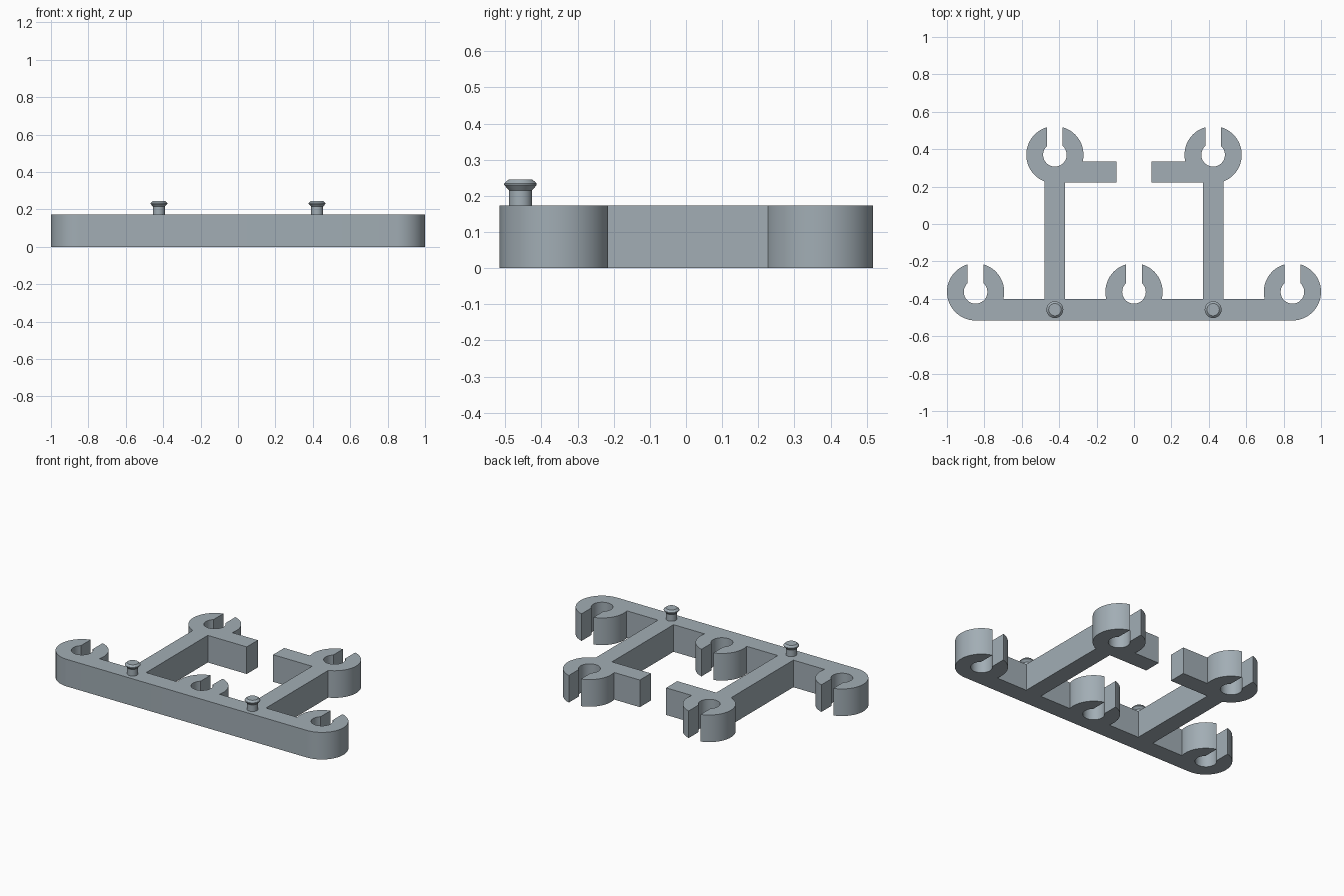
import bpy, bmesh, math

if "Cube" in bpy.data.objects:
    bpy.data.objects.remove(bpy.data.objects["Cube"])

HEIGHT = 0.173
R_OUT, R_IN, SLOT = 0.153, 0.063, 0.042   # clip outer radius, bore radius, half slot width
END_X, ARM_X, ARM_HALF = 0.847, 0.423, 0.055
ROW_Y, UPPER_Y = -0.363, 0.37             # clip centre lines
BAR_TOP = -0.40

grey = bpy.data.materials.new("blue grey")
grey.diffuse_color = (0.36, 0.42, 0.46, 1)
grey.use_nodes = True
grey.node_tree.nodes["Principled BSDF"].inputs["Base Color"].default_value = grey.diffuse_color

T_OUT = math.degrees(math.asin(SLOT / R_OUT))
T_IN = math.degrees(math.asin(SLOT / R_IN))
SIDE = math.degrees(math.asin((ROW_Y - BAR_TOP) / R_OUT))


def arc(cx, cy, r, a0, a1):
    n = max(2, round(abs(a1 - a0) / 6))
    angles = [math.radians(a0 + (a1 - a0) * i / n) for i in range(n + 1)]
    return [(cx + r * math.cos(a), cy + r * math.sin(a)) for a in angles]


def clip(cx, cy, start, end):
    """Open ring: up the right jaw, round the bore, down the left jaw."""
    return (arc(cx, cy, R_OUT, start, 90 - T_OUT)
            + arc(cx, cy, R_IN, 90 - T_IN, T_IN - 270)
            + arc(cx, cy, R_OUT, 90 + T_OUT, end))


def finish(bm, name):
    bmesh.ops.recalc_face_normals(bm, faces=bm.faces)
    mesh = bpy.data.meshes.new(name)
    bm.to_mesh(mesh)
    bm.free()
    obj = bpy.data.objects.new(name, mesh)
    bpy.context.collection.objects.link(obj)
    mesh.materials.append(grey)
    bpy.ops.object.select_all(action='DESELECT')
    obj.select_set(True)
    bpy.context.view_layer.objects.active = obj
    bpy.ops.object.shade_smooth_by_angle(angle=math.radians(25))
    return obj


# Right half of the rack outline: end clip, arm, upper clip, stub, half of middle clip
arm_r, arm_l = ARM_X + ARM_HALF, ARM_X - ARM_HALF
half = clip(END_X, ROW_Y, -90, 180 + SIDE)
half += [(arm_r, BAR_TOP)]
half += clip(ARM_X, UPPER_Y, -math.degrees(math.acos(ARM_HALF / R_OUT)), 180 + SIDE)
half += [(0.093, 0.333), (0.093, 0.221), (arm_l, 0.221), (arm_l, BAR_TOP)]
half += arc(0, ROW_Y, R_OUT, -SIDE, 90 - T_OUT)
half += arc(0, ROW_Y, R_IN, 90 - T_IN, -90)
half[-1] = (0, ROW_Y - R_IN)
outline = half + [(-x, y) for x, y in reversed(half[:-1])]

# Rack body
bm = bmesh.new()
base = bm.faces.new([bm.verts.new((x, y, 0)) for x, y in outline])
top = bmesh.ops.extrude_face_region(bm, geom=[base], use_keep_orig=True)["geom"]
bmesh.ops.translate(bm, vec=(0, 0, HEIGHT),
                    verts=[v for v in top if isinstance(v, bmesh.types.BMVert)])
caps = [f for f in bm.faces if len(f.verts) > 4]
bmesh.ops.triangulate(bm, faces=caps)
finish(bm, "rack_body")

# Flared pegs, turned from a profile
PEG = [(0.032, HEIGHT - 0.005), (0.032, 0.215), (0.045, 0.230), (0.045, 0.234), (0.033, 0.245)]
for name, x in (("left_peg", -ARM_X), ("right_peg", ARM_X)):
    bm = bmesh.new()
    n = 32
    rings = [[bm.verts.new((px, py, z)) for px, py in arc(x, -0.458, r, 0, 360 - 360 / n)]
             for r, z in PEG]
    for a, b in zip(rings, rings[1:]):
        for i in range(len(a)):
            j = (i + 1) % len(a)
            bm.faces.new((a[i], a[j], b[j], b[i]))
    bm.faces.new(rings[0])
    bm.faces.new(rings[-1])
    finish(bm, name)
